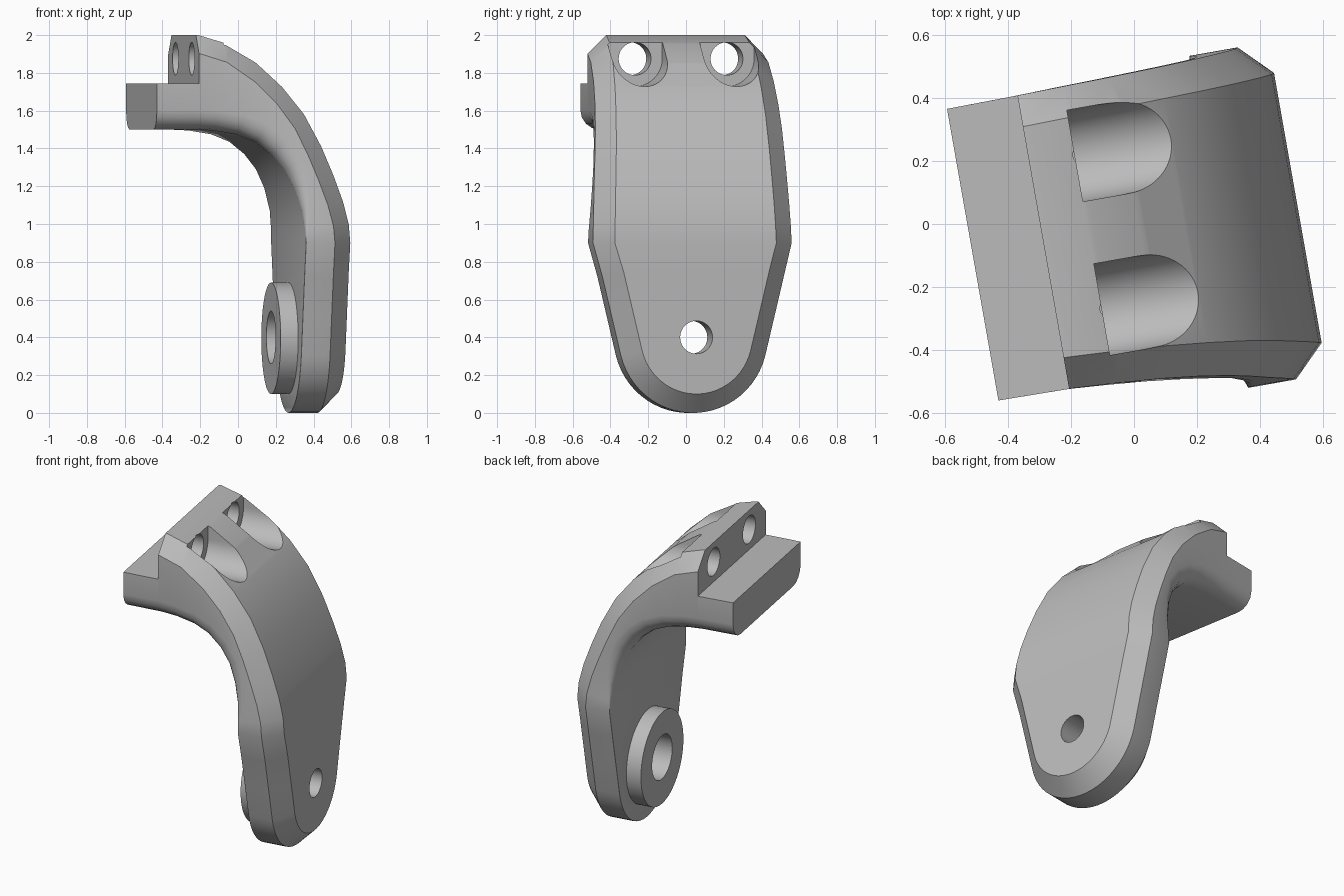
import bpy, bmesh, math

if "Cube" in bpy.data.objects:
    bpy.data.objects.remove(bpy.data.objects["Cube"])

grey = bpy.data.materials.new("plain_grey")
grey.use_nodes = True
grey.diffuse_color = (0.5, 0.5, 0.5, 1)
grey.node_tree.nodes["Principled BSDF"].inputs["Base Color"].default_value = (0.5, 0.5, 0.5, 1)

CENTRE = -0.036      # plate centre line
CHAMFER = 0.1
INNER, OUTER = 0.265, 0.52
HOLE_Z = 0.4


def smooth(t):
    t = max(0.0, min(1.0, t))
    return t * t * (3 - 2 * t)


def new_object(name, bm):
    bmesh.ops.recalc_face_normals(bm, faces=bm.faces)
    mesh = bpy.data.meshes.new(name)
    bm.to_mesh(mesh)
    bm.free()
    mesh.materials.append(grey)
    obj = bpy.data.objects.new(name, mesh)
    bpy.context.collection.objects.link(obj)
    return obj


def prism(name, outline, x0, x1):
    """Extrude a (y, z) outline along x."""
    bm = bmesh.new()
    face = bm.faces.new([bm.verts.new((x0, y, z)) for y, z in outline])
    new = bmesh.ops.extrude_face_region(bm, geom=[face])["geom"]
    bmesh.ops.translate(bm, vec=(x1 - x0, 0, 0),
                        verts=[v for v in new if isinstance(v, bmesh.types.BMVert)])
    return new_object(name, bm)


def arc(y, z, r, a0=0, a1=360, n=48):
    count = n if a1 - a0 == 360 else n + 1
    angles = [math.radians(a0 + (a1 - a0) * i / n) for i in range(count)]
    return [(y + r * math.cos(a), z + r * math.sin(a)) for a in angles]


def combine(target, tool, operation="DIFFERENCE"):
    tool.hide_render = True
    mod = target.modifiers.new("cut", "BOOLEAN")
    mod.operation, mod.solver, mod.object = operation, "EXACT", tool
    bpy.context.view_layer.objects.active = target
    bpy.ops.object.modifier_apply(modifier=mod.name)
    bpy.data.objects.remove(tool)


def ring(inner, outer, inner_c, outer_c, edges, face_edges, r):
    """Cross-section: filleted inner corners, sides, chamfered outer corners."""
    thick = math.dist(inner, outer)

    def along(a, b, f, y):
        return (a[0] + (b[0] - a[0]) * f, y, a[1] + (b[1] - a[1]) * f)

    halves = []
    for sign, y, yc in zip((-1, 1), edges, face_edges):
        half = []
        for k in range(5):
            a = math.radians(22.5 * k)
            half.append(along(inner, outer, r * (1 - math.sin(a)) / thick,
                              y - sign * r * (1 - math.cos(a))))
        half.reverse()
        half.append(along(inner, outer, 1 - CHAMFER / thick, y))
        half.append(along(inner_c, outer_c, 1, yc))
        halves.append(half)
    return halves[0] + halves[1][::-1]


# Rounded, tapering lower plate
rings = []
TAPER = 76
lower = []
for i in range(13):
    a = math.radians(3 + (TAPER - 3) * i / 12)
    lower.append((0.4 * math.sin(a), HOLE_Z - 0.4 * math.cos(a), a))
for f in (0.35, 0.7):
    w, z, a = lower[12]
    lower.append((w + 0.142 * f, z + 0.597 * f, a))
for w, z, a in lower:
    wc, zc = w - CHAMFER * math.sin(a), z + CHAMFER * math.cos(a)
    rings.append(ring((INNER, z), (OUTER, z), (INNER, zc), (OUTER, zc),
                      (CENTRE - w, CENTRE + w), (CENTRE - wc, CENTRE + wc), 0.003))

# Curved upper arm, as pairs of inner and outer profile points
arm = [((INNER, 0.9), (OUTER, 0.9)), ((0.262, 0.97), (0.512, 1.0)),
       ((0.25, 1.07), (0.482, 1.12)), ((0.215, 1.19), (0.432, 1.26)),
       ((0.165, 1.29), (0.37, 1.41)), ((0.1, 1.37), (0.28, 1.58)),
       ((0.02, 1.435), (0.165, 1.725)), ((-0.08, 1.475), (0.03, 1.85)),
       ((-0.2, 1.495), (-0.13, 1.955)), ((-0.3, 1.5), (-0.28, 2.0)),
       ((-0.52, 1.5), (-0.52, 2.0))]
for i, (p, q) in enumerate(arm):
    t = i / (len(arm) - 1)
    lo, hi = -0.574 + 0.098 * smooth(t), 0.494 - 0.032 * t
    rings.append(ring(p, q, p, q, (lo, hi), (lo + CHAMFER, hi - CHAMFER),
                      0.003 + 0.1 * smooth(2 * t)))

bm = bmesh.new()
loops = [[bm.verts.new(co) for co in r] for r in rings]
for a, b in zip(loops, loops[1:]):
    for j in range(len(a)):
        k = (j + 1) % len(a)
        bm.faces.new((a[j], a[k], b[k], b[j]))
first = loops[0]
bm.faces.new(first[:6] + first[8:])
bm.faces.new(first[5:9])
bm.faces.new(loops[-1])
bracket = new_object("bracket", bm)

# Boss with counterbore and through hole
combine(bracket, prism("boss", arc(CENTRE, 0.395, 0.295, n=64), 0.171, 0.3), "UNION")
combine(bracket, prism("counterbore", arc(CENTRE, HOLE_Z, 0.14), 0.1, 0.36))
combine(bracket, prism("pivot_hole", arc(CENTRE, HOLE_Z, 0.087), 0.1, 0.7))

# Mounting step
combine(bracket, prism("step_cut", [(-1, 1.745), (1, 1.745), (1, 2.5), (-1, 2.5)],
                       -1, -0.293))

# Bolt slots and holes
for y in (-0.249, 0.245):
    slot = [(y + 0.147, 2.3), (y - 0.147, 2.3)] + arc(y, 1.875, 0.147, 180, 360, 32)
    combine(bracket, prism("bolt_slot", slot, -0.147, 0.8))
    combine(bracket, prism("bolt_hole", arc(y, 1.875, 0.087), -0.5, 0))

bracket.rotation_euler.z = math.radians(10)
bpy.ops.object.select_all(action="DESELECT")
bracket.select_set(True)
bpy.context.view_layer.objects.active = bracket
bpy.ops.object.shade_smooth_by_angle(angle=math.radians(30))
